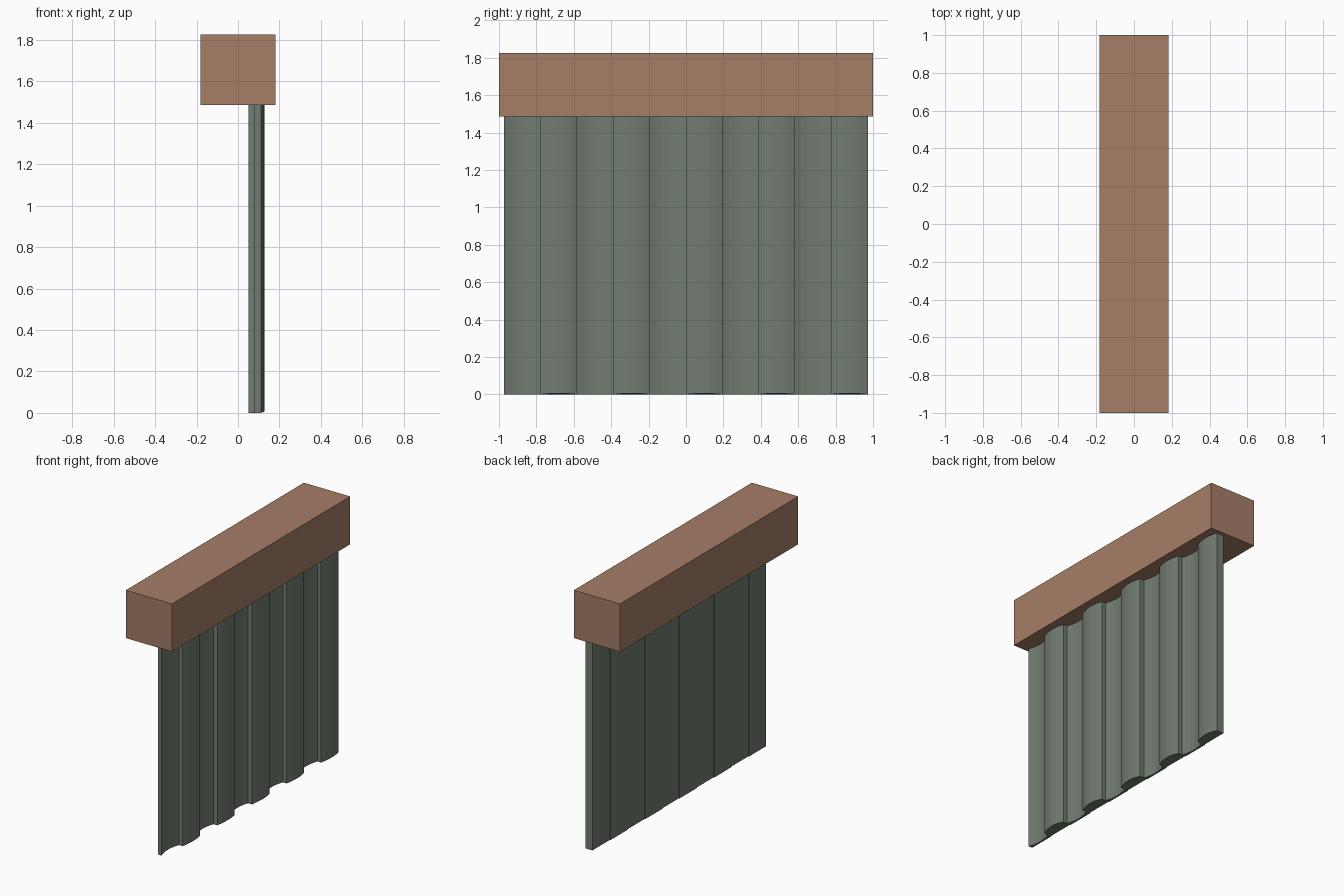
import bpy, bmesh, math

if "Cube" in bpy.data.objects:
    bpy.data.objects.remove(bpy.data.objects["Cube"])


def material(name, rgb):
    m = bpy.data.materials.new(name)
    m.diffuse_color = (*rgb, 1)
    m.use_nodes = True
    m.node_tree.nodes["Principled BSDF"].inputs["Base Color"].default_value = m.diffuse_color
    return m


def make_object(name, bm, mat):
    bmesh.ops.recalc_face_normals(bm, faces=bm.faces)
    me = bpy.data.meshes.new(name)
    bm.to_mesh(me)
    bm.free()
    me.materials.append(mat)
    ob = bpy.data.objects.new(name, me)
    bpy.context.collection.objects.link(ob)
    return ob


brown = material("brown", (0.38, 0.205, 0.135))
green = material("green", (0.165, 0.2, 0.16))

# Top box
bm = bmesh.new()
bmesh.ops.create_cube(bm, size=1)
for v in bm.verts:
    v.co = (v.co.x * 0.364, v.co.y * 2, 1.656 + v.co.z * 0.34)
make_object("top_box", bm, brown)

# Curtain: alternating hollow and bulging strips with a nearly flat back
HALF, TOP, STRIPS, SIDES = 0.972, 1.487, 10, 6
WIDTH = 2 * HALF / STRIPS
front, back = [], []
for i in range(STRIPS):
    bulge = i % 2 == 1
    y0 = -HALF + i * WIDTH
    for j in range(SIDES + 1):
        t = j / SIDES
        arc = 0.018 * (1 - (2 * t - 1) ** 2)
        x = 0.11 + arc if bulge else 0.08 - arc
        front.append((x, y0 + t * WIDTH))
    xb = 0.055 if bulge else 0.05
    back += [(xb, y0), (xb, y0 + WIDTH)]

bm = bmesh.new()
outline = front + back[::-1]
low = [bm.verts.new((x, y, max(0, x - 0.11) * 0.35)) for x, y in outline]
high = [bm.verts.new((x, y, TOP)) for x, y in outline]
n = len(outline)
for i in range(n):
    k = (i + 1) % n
    bm.faces.new((low[i], low[k], high[k], high[i]))
bottom = bm.faces.new(low[::-1])
top = bm.faces.new(high)
bmesh.ops.triangulate(bm, faces=[bottom, top])
make_object("curtain", bm, green)
